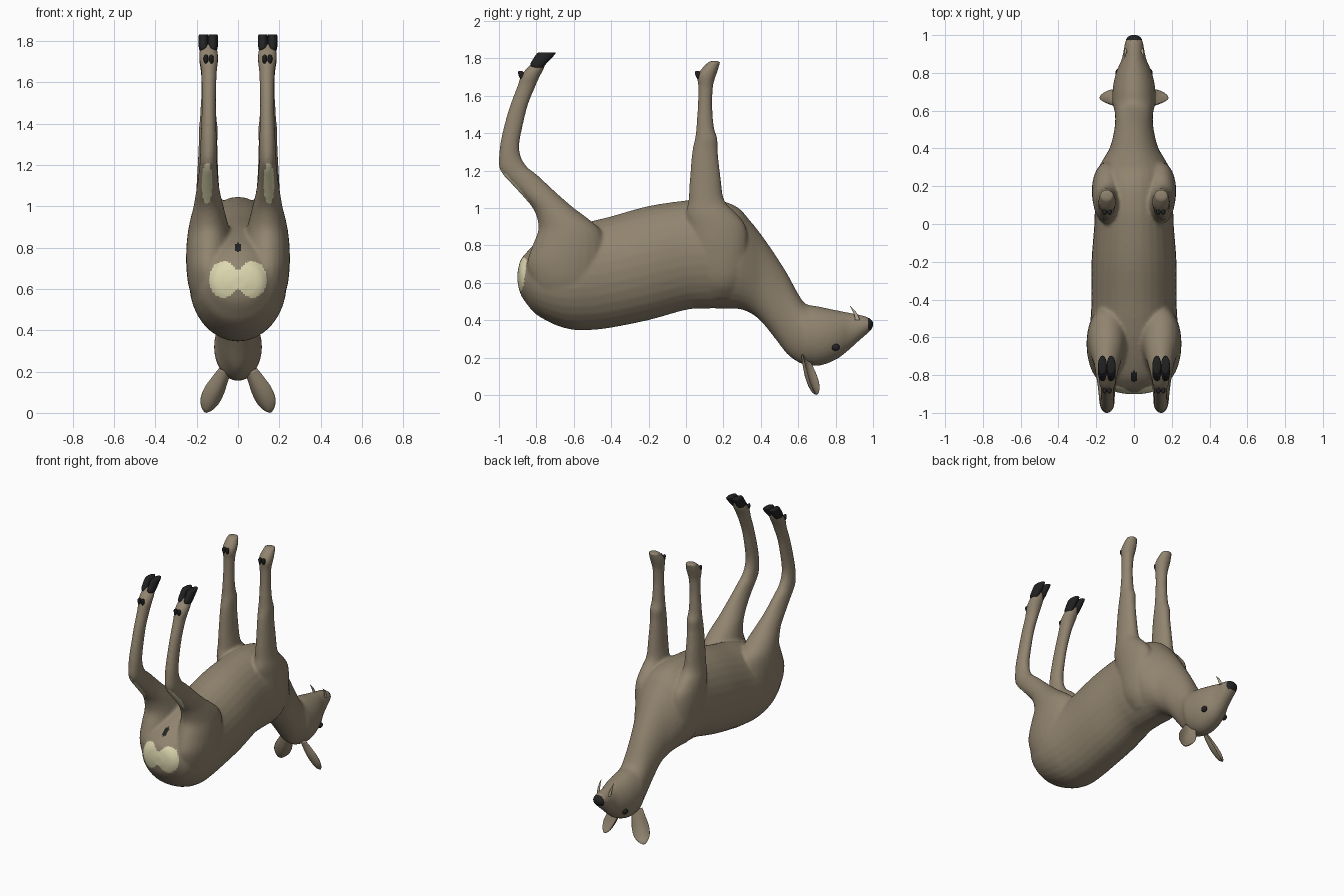
import bpy, bmesh, math
from mathutils import Vector


def material(name, rgb):
    m = bpy.data.materials.new(name)
    m.diffuse_color = (*rgb, 1)
    return m


FUR = material("brown fur", (0.285, 0.232, 0.160))
CREAM = material("cream fur", (0.72, 0.68, 0.43))
BLACK = material("black horn", (0.016, 0.016, 0.017))
BONE = material("tusk bone", (0.50, 0.44, 0.31))


def spline(rows, n=4):
    """Catmull-Rom interpolation of table rows"""
    out = []
    for i in range(len(rows) - 1):
        a, b, c, d = (rows[max(0, min(len(rows) - 1, i + k))] for k in (-1, 0, 1, 2))
        for j in range(n):
            t = j / n
            s = [0.5 * (2*q + (r - p)*t + (2*p - 5*q + 4*r - s_)*t*t + (3*q - p - 3*r + s_)*t**3)
                 for p, q, r, s_ in zip(a, b, c, d)]
            out.append(s)
    return out + [list(rows[-1])]


def skin(bm, rings):
    """Closed tube through rings of points"""
    vs = [[bm.verts.new(p) for p in ring] for ring in rings]
    n = len(vs[0])
    for a, b in zip(vs, vs[1:]):
        for i in range(n):
            bm.faces.new((a[i], a[(i + 1) % n], b[(i + 1) % n], b[i]))
    bm.faces.new(vs[0][::-1])
    bm.faces.new(vs[-1])


def oval(x0, x1, y0, y1, n=24):
    return [((x0 + x1)/2 + (x1 - x0)/2*math.cos(i*math.tau/n),
             (y0 + y1)/2 + (y1 - y0)/2*math.sin(i*math.tau/n)) for i in range(n)]


def upright(bm, rows, side):
    """Loft of horizontal ovals: z, y0, y1, x0, x1"""
    skin(bm, [[(side*x, y, z) for x, y in oval(x0, x1, y0, y1)] for z, y0, y1, x0, x1 in spline(rows)])


def finish(bm, name, mats):
    bmesh.ops.recalc_face_normals(bm, faces=bm.faces)
    me = bpy.data.meshes.new(name)
    bm.to_mesh(me)
    bm.free()
    ob = bpy.data.objects.new(name, me)
    bpy.context.collection.objects.link(ob)
    for m in mats:
        me.materials.append(m)
    for p in me.polygons:
        p.use_smooth = True
    return ob


# Trunk, neck and head: y, bottom z, top z, half width
TRUNK = [(-.90, .60, .66, .04), (-.885, .54, .72, .11), (-.85, .485, .765, .15), (-.80, .43, .81, .19),
         (-.70, .375, .86, .225), (-.60, .348, .90, .235), (-.50, .348, .93, .230), (-.40, .36, .955, .225),
         (-.20, .40, 1.01, .225), (0, .455, 1.04, .21), (.10, .462, 1.045, .208), (.20, .462, 1.035, .205),
         (.28, .46, 1.0, .195), (.34, .44, .935, .165), (.40, .395, .86, .13), (.47, .31, .76, .11),
         (.54, .22, .65, .10), (.60, .175, .54, .103), (.64, .162, .487, .115), (.70, .155, .475, .114),
         (.76, .17, .462, .106), (.82, .20, .45, .088), (.87, .24, .44, .066), (.92, .285, .43, .055),
         (.96, .32, .42, .048), (.99, .348, .405, .037), (1.0, .362, .39, .02)]
# Legs: z, y0, y1, x0, x1
HIND = [(.45, -.74, -.52, .04, .15), (.52, -.80, -.48, .03, .20), (.60, -.83, -.45, .03, .236),
        (.70, -.85, -.43, .03, .25), (.80, -.82, -.43, .03, .25), (.88, -.79, -.455, .04, .242),
        (.94, -.795, -.52, .055, .23), (1.0, -.82, -.60, .07, .215), (1.06, -.87, -.67, .085, .205),
        (1.12, -.925, -.735, .095, .195), (1.18, -.98, -.80, .10, .188), (1.22, -1.0, -.85, .102, .185),
        (1.28, -1.0, -.885, .103, .182), (1.35, -.992, -.89, .104, .18), (1.45, -.97, -.87, .106, .176),
        (1.55, -.94, -.845, .106, .176), (1.65, -.902, -.805, .102, .178), (1.70, -.885, -.783, .097, .186),
        (1.74, -.858, -.762, .097, .188), (1.785, -.81, -.745, .11, .18)]
FORE = [(.52, .12, .26, .06, .13), (.58, .09, .29, .05, .18), (.66, .06, .32, .05, .207), (.80, .03, .33, .06, .222),
        (.90, .01, .32, .06, .222), (.97, 0, .27, .07, .216), (1.04, .013, .205, .085, .205),
        (1.15, .02, .187, .095, .198), (1.30, .033, .17, .10, .19), (1.37, .048, .168, .098, .19),
        (1.43, .055, .15, .104, .184), (1.55, .063, .14, .108, .178), (1.65, .065, .145, .104, .18),
        (1.70, .06, .158, .096, .188), (1.74, .08, .172, .097, .188), (1.785, .125, .185, .11, .18)]

bm = bmesh.new()
skin(bm, [[(x, y, z) for x, z in oval(-w, w, z0, z1, 32)] for y, z0, z1, w in spline(TRUNK)])
for side in (-1, 1):
    upright(bm, HIND, side)
    upright(bm, FORE, side)
body = finish(bm, "deer_body", [FUR, CREAM, BLACK])

# Fuse the overlapping tubes into one smooth skin
bpy.context.view_layer.objects.active = body
body.select_set(True)
m = body.modifiers.new("fuse", 'REMESH')
m.mode = 'VOXEL'
m.voxel_size = 0.01
s = body.modifiers.new("relax", 'SMOOTH')
s.factor = 0.5
s.iterations = 5
for name in ("fuse", "relax"):
    bpy.ops.object.modifier_apply(modifier=name)

# Fur markings: rump patches, hock patches, vent and nose
for p in body.data.polygons:
    p.use_smooth = True
    x, y, z = p.center
    ax = abs(x)
    k = 0
    if y < -.8 and ((ax - .07)/.07)**2 + ((z - .645)/.088)**2 < 1 or (y < -.8 and ax < .06 and .60 < z < .69):
        k = 1
    elif y < -.8 and p.normal.y < -.25 and ((ax - .15)/.026)**2 + ((z - 1.11)/.10)**2 < 1:
        k = 1
    elif y < -.6 and (x/.014)**2 + ((z - .80)/.022)**2 < 1:
        k = 2
    elif y > .972 and z > .345:
        k = 2
    p.material_index = k

# Cloven hooves and dewclaws
bm = bmesh.new()
for side in (-1, 1):
    for dy in (0, .927):
        for cx in (.121, .167):
            rows = [(1.752, -.825, -.765, cx - .019, cx + .019), (1.77, -.832, -.748, cx - .023, cx + .023),
                    (1.80, -.815, -.72, cx - .024, cx + .024), (1.826, -.797, -.697, cx - .023, cx + .023),
                    (1.832, -.785, -.705, cx - .018, cx + .018)]
            upright(bm, rows, side)
        back = -.888 if dy == 0 else .058
        for cx in (.129, .155):
            upright(bm, [(1.69, back + .002, back + .02, cx - .005, cx + .005),
                         (1.705, back - .006, back + .02, cx - .011, cx + .011),
                         (1.725, back - .010, back + .02, cx - .010, cx + .010),
                         (1.733, back - .006, back + .008, cx - .004, cx + .004)], side)
finish(bm, "hooves", [BLACK])

# Cupped ears: position along ear, half width, cup depth
EAR = [(0, .035, .01), (.25, .046, .025), (.5, .056, .032), (.75, .052, .026), (.92, .03, .012), (1, .006, 0)]
bm = bmesh.new()
for side in (-1, 1):
    root, tip = Vector((.062, .635, .205)), Vector((.158, .695, .002))
    axis = (tip - root).normalized()
    face = Vector((.5, .85, 0))
    face = (face - axis*face.dot(axis)).normalized()
    wide = axis.cross(face)
    rings = []
    for t, w, d in spline(EAR):
        ring = []
        for i in range(24):
            c, sn = math.cos(i*math.tau/24), math.sin(i*math.tau/24)
            q = root.lerp(tip, t) + wide*w*c + face*(sn*.009*min(1, w/.03) - d*(1 - c*c) + d*.4)
            ring.append((side*q.x, q.y, q.z))
        rings.append(ring)
    skin(bm, rings)
finish(bm, "ears", [FUR])

# Eyes
bm = bmesh.new()
for side in (-1, 1):
    ret = bmesh.ops.create_uvsphere(bm, u_segments=20, v_segments=12, radius=1)
    for v in ret["verts"]:
        v.co = Vector((side*(.083 + v.co.x*.016), .80 + v.co.y*.022, .255 + v.co.z*.019))
finish(bm, "eyes", [BLACK])

# Curved tusks
bm = bmesh.new()
for side in (-1, 1):
    upright(bm, [(.40, .905, .93, .036, .052), (.425, .90, .92, .039, .053),
                 (.45, .89, .904, .043, .053), (.475, .876, .879, .048, .051)], side)
finish(bm, "tusks", [BONE])
